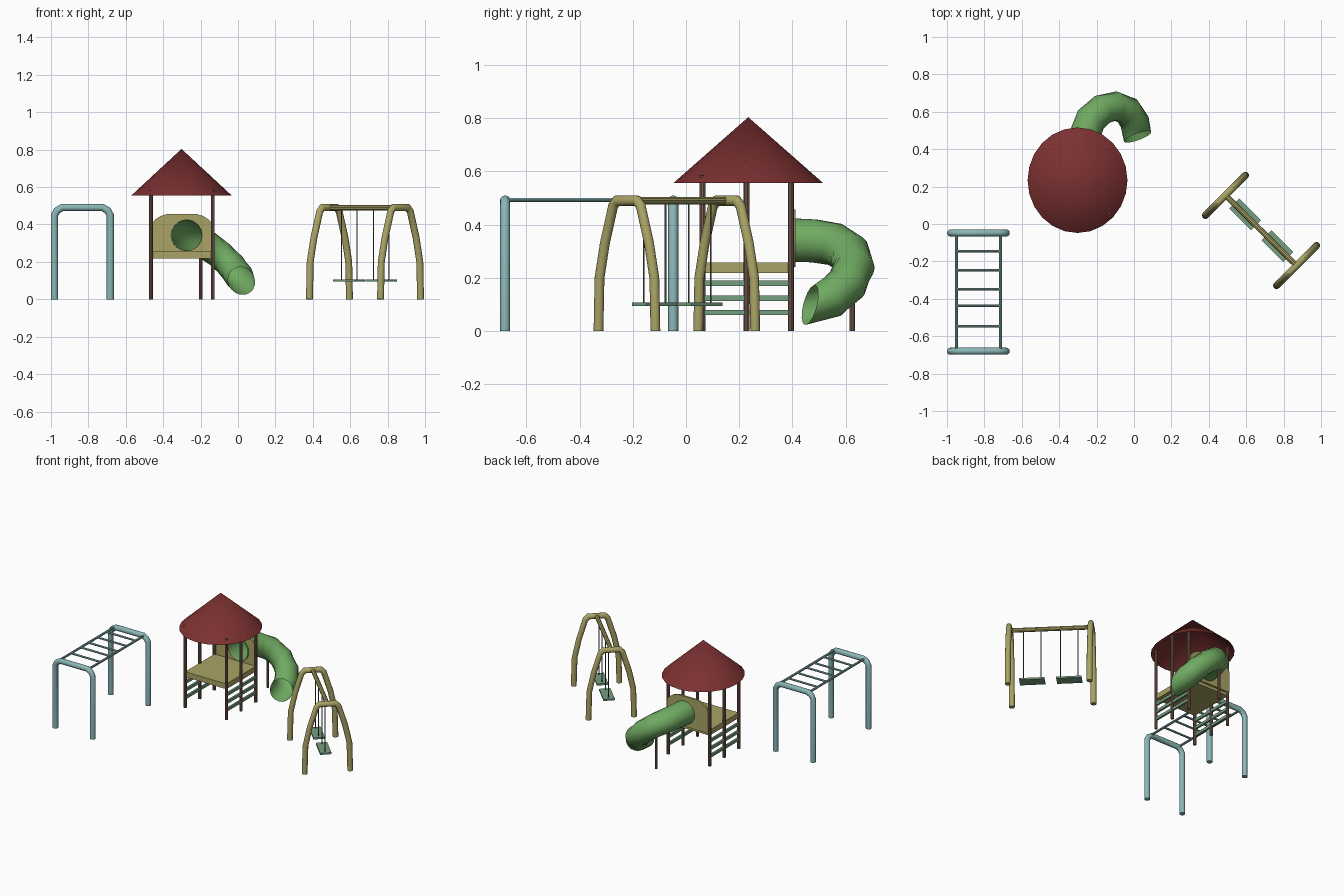
import bpy, bmesh, math
from mathutils import Vector, Matrix

if "Cube" in bpy.data.objects:
    bpy.data.objects.remove(bpy.data.objects["Cube"])


def material(name, rgb):
    m = bpy.data.materials.new(name)
    m.diffuse_color = (*rgb, 1)
    m.use_nodes = True
    m.node_tree.nodes["Principled BSDF"].inputs["Base Color"].default_value = m.diffuse_color
    return m


TEAL = material("teal_paint", (0.26, 0.47, 0.47))
YELLOW = material("yellow_paint", (0.40, 0.37, 0.13))
BROWN = material("brown_wood", (0.24, 0.13, 0.10))
RED = material("red_roof", (0.20, 0.03, 0.03))
GREEN = material("green_slide", (0.16, 0.40, 0.12))
MINT = material("mint_plank", (0.18, 0.35, 0.22))
ROPE = material("dark_rope", (0.12, 0.15, 0.13))


def finish(name, bm, mat, smooth=True):
    bmesh.ops.recalc_face_normals(bm, faces=bm.faces)
    me = bpy.data.meshes.new(name)
    bm.to_mesh(me)
    bm.free()
    me.materials.append(mat)
    ob = bpy.data.objects.new(name, me)
    bpy.context.collection.objects.link(ob)
    if smooth:
        bpy.ops.object.select_all(action='DESELECT')
        ob.select_set(True)
        bpy.context.view_layer.objects.active = ob
        bpy.ops.object.shade_smooth_by_angle(angle=math.radians(35))
    return ob


def sweep(name, pts, radii, mat, ref, sides=12, caps=True, end_dir=None):
    """Round tube along a path, mitred at each bend."""
    pts = [Vector(p) for p in pts]
    ref = Vector(ref)
    if not isinstance(radii, (list, tuple)):
        radii = [radii] * len(pts)
    bm = bmesh.new()
    rings = []
    last = len(pts) - 1
    for i, p in enumerate(pts):
        a = (pts[i] - pts[i - 1]).normalized() if i else (pts[1] - p).normalized()
        b = (pts[i + 1] - p).normalized() if i < last else a
        t = (a + b).normalized()
        miter = 1 / max(0.5, t.dot(a))
        if end_dir and i == last:
            t = Vector(end_dir).normalized()
        u = ref.cross(t).normalized()
        v = t.cross(u)
        rings.append([bm.verts.new(p + radii[i] * (miter * math.cos(k) * u + math.sin(k) * v))
                      for k in (2 * math.pi * j / sides for j in range(sides))])
    for r, s in zip(rings, rings[1:]):
        for j in range(sides):
            n = (j + 1) % sides
            bm.faces.new((r[j], r[n], s[n], s[j]))
    if caps:
        bm.faces.new(rings[0][::-1])
        bm.faces.new(rings[-1])
    return finish(name, bm, mat)


def rod(name, a, b, r, mat, sides=10):
    d = Vector(b) - Vector(a)
    ref = (1, 0, 0) if abs(d.x) < 0.5 * d.length else (0, 0, 1)
    return sweep(name, [a, b], r, mat, ref, sides)


def box(name, centre, size, mat, turn=0):
    bm = bmesh.new()
    bmesh.ops.create_cube(bm, size=1, matrix=Matrix.Translation(centre)
                          @ Matrix.Rotation(turn, 4, 'Z') @ Matrix.Diagonal((*size, 1)))
    return finish(name, bm, mat, False)


# Climbing bars: two hoops, two rails, five rungs
for i, y in enumerate((-0.048, -0.68)):
    hoop = [(-0.981, 0), (-0.981, 0.45), (-0.968, 0.474), (-0.94, 0.491),
            (-0.724, 0.491), (-0.696, 0.474), (-0.683, 0.45), (-0.683, 0)]
    sweep(f"climbing_hoop_{i}", [(x, y, z) for x, z in hoop], 0.019, TEAL, (0, 1, 0))
for i, x in enumerate((-0.949, -0.714)):
    rod(f"climbing_rail_{i}", (x, -0.048, 0.493), (x, -0.68, 0.493), 0.008, TEAL)
for i, y in enumerate((-0.145, -0.247, -0.348, -0.437, -0.547)):
    rod(f"climbing_rung_{i}", (-0.949, y, 0.493), (-0.714, y, 0.493), 0.007, TEAL, 8)

# Tower posts, side ladders, deck
for side, x in (("left", -0.465), ("right", -0.135)):
    for i, (y, top) in enumerate(((0.062, 0.585), (0.228, 0.64), (0.394, 0.585))):
        rod(f"{side}_post_{i}", (x, y, 0), (x, y, top), 0.011, BROWN)
    for i, z in enumerate((0.07, 0.124, 0.18)):
        box(f"{side}_ladder_rung_{i}", (x, 0.228, z), (0.014, 0.332, 0.02), MINT)
box("deck", (-0.3, 0.228, 0.238), (0.33, 0.335, 0.038), YELLOW)

# Conical roof, open underneath
bm = bmesh.new()
bmesh.ops.create_cone(bm, cap_ends=False, segments=24, radius1=1, radius2=0, depth=1,
                      matrix=Matrix.Translation((-0.302, 0.234, 0.68))
                      @ Matrix.Diagonal((0.267, 0.282, 0.248, 1)))
bmesh.ops.remove_doubles(bm, verts=bm.verts, dist=1e-5)
finish("roof", bm, RED)

# Arched panel with a round opening for the slide
outline = [(-0.465, 0.24), (-0.465, 0.395), (-0.445, 0.425), (-0.415, 0.445), (-0.375, 0.457),
           (-0.225, 0.457), (-0.185, 0.445), (-0.155, 0.425), (-0.135, 0.395), (-0.135, 0.24)]
hole = [(-0.275 + 0.083 * math.cos(k * math.pi / 8), 0.342 + 0.083 * math.sin(k * math.pi / 8))
        for k in range(16)]
cu = bpy.data.curves.new("slide_panel", 'CURVE')
cu.dimensions, cu.fill_mode, cu.extrude = '2D', 'BOTH', 0.007
for loop in (outline, hole):
    sp = cu.splines.new('POLY')
    sp.points.add(len(loop) - 1)
    for pt, (x, z) in zip(sp.points, loop):
        pt.co = (x, z, 0, 1)
    sp.use_cyclic_u = True
cu.materials.append(YELLOW)
panel = bpy.data.objects.new("slide_panel", cu)
panel.location.y = 0.404
panel.rotation_euler.x = math.pi / 2
bpy.context.collection.objects.link(panel)
bpy.ops.object.select_all(action='DESELECT')
panel.select_set(True)
bpy.context.view_layer.objects.active = panel
bpy.ops.object.convert(target='MESH')

# Spiral tube slide, open at both ends, and its support
path = [(-0.275, 0.397, 0.342), (-0.262, 0.48, 0.339), (-0.23, 0.56, 0.326), (-0.17, 0.613, 0.292),
        (-0.098, 0.63, 0.24), (-0.035, 0.605, 0.178), (0.004, 0.545, 0.125), (0.019, 0.466, 0.098)]
radii = [0.083, 0.082, 0.081, 0.079, 0.077, 0.077, 0.077, 0.077]
sweep("tube_slide", path, radii, GREEN, (0, 0, 1), 18, False, (0.33, -0.92, 0.24))
rod("slide_support", (-0.2, 0.625, 0), (-0.2, 0.625, 0.24), 0.01, BROWN)

# Swing: two arched frames set at 45 degrees, joined by a beam
half = [(0.107, 0), (0.103, 0.2), (0.083, 0.33), (0.052, 0.47), (0.038, 0.49)]
profile = [(-d, z) for d, z in half] + half[::-1]
ends = [(0.489, 0.153), (0.869, -0.222)]
for i, (cx, cy) in enumerate(ends):
    sweep(f"swing_frame_{i}", [(cx + d, cy + d, z) for d, z in profile], 0.019, YELLOW,
          (math.sqrt(0.5), -math.sqrt(0.5), 0))
rod("swing_beam", (*ends[0], 0.49), (*ends[1], 0.49), 0.015, YELLOW)

# Swing seats and ropes
for i, (cx, cy) in enumerate(((0.594, 0.052), (0.766, -0.118))):
    box(f"swing_seat_{i}", (cx, cy, 0.101), (0.165, 0.075, 0.012), MINT, -math.pi / 4)
    for j, d in enumerate((-0.041, 0.041)):
        rod(f"swing_rope_{i}_{j}", (cx + d, cy - d, 0.1), (cx + d, cy - d, 0.49), 0.003, ROPE, 6)
